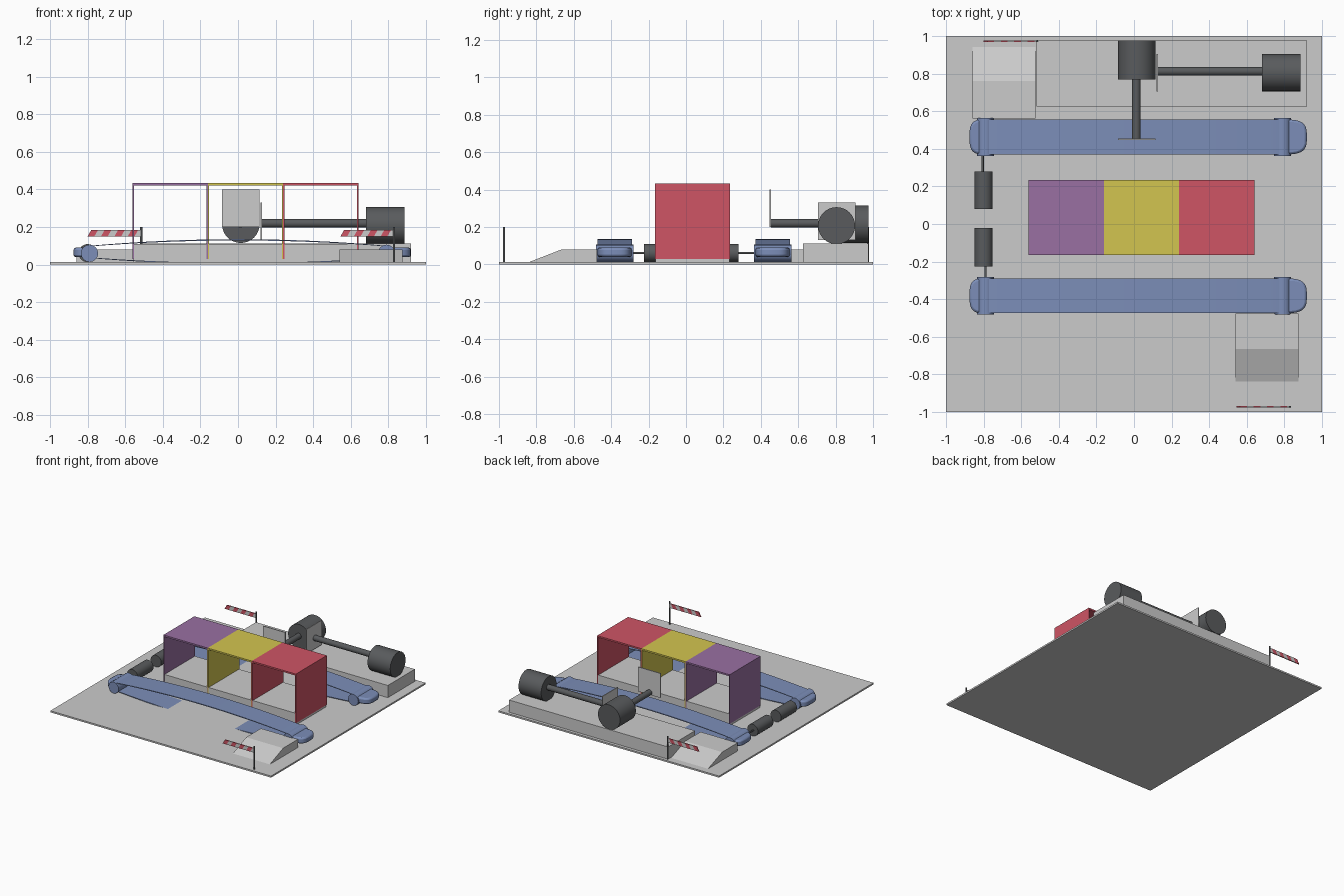
import bpy, bmesh, math
from mathutils import Matrix, Vector

if "Cube" in bpy.data.objects:
    bpy.data.objects.remove(bpy.data.objects["Cube"])


def mat(name, rgb):
    m = bpy.data.materials.new(name)
    m.diffuse_color = (*rgb, 1)
    m.use_nodes = True
    m.node_tree.nodes["Principled BSDF"].inputs["Base Color"].default_value = m.diffuse_color
    return m


BLUE = mat("belt_blue", (0.20, 0.27, 0.48))
DARK = mat("dark_metal", (0.10, 0.105, 0.11))
RED = mat("red", (0.62, 0.09, 0.13))
YELLOW = mat("yellow", (0.65, 0.56, 0.08))
PURPLE = mat("purple", (0.32, 0.16, 0.36))


def finish(name, bm, material=None, smooth=False):
    bmesh.ops.recalc_face_normals(bm, faces=bm.faces)
    me = bpy.data.meshes.new(name)
    bm.to_mesh(me)
    bm.free()
    ob = bpy.data.objects.new(name, me)
    bpy.context.collection.objects.link(ob)
    if material:
        me.materials.append(material)
    if smooth:
        bpy.ops.object.select_all(action='DESELECT')
        ob.select_set(True)
        bpy.context.view_layer.objects.active = ob
        bpy.ops.object.shade_smooth_by_angle(angle=math.radians(35))
    return ob


def box(name, x, y, z, material=None):
    bm = bmesh.new()
    size = (x[1] - x[0], y[1] - y[0], z[1] - z[0])
    mid = Vector((sum(x) / 2, sum(y) / 2, sum(z) / 2))
    bmesh.ops.create_cube(bm, size=1, matrix=Matrix.Translation(mid) @ Matrix.Diagonal((*size, 1)))
    return finish(name, bm, material)


def rod(name, a, b, r, material=DARK, sides=32):
    a, b = Vector(a), Vector(b)
    bm = bmesh.new()
    rot = (b - a).to_track_quat('Z', 'Y').to_matrix().to_4x4()
    bmesh.ops.create_cone(bm, cap_ends=True, segments=sides, radius1=r, radius2=r,
                          depth=(b - a).length, matrix=Matrix.Translation((a + b) / 2) @ rot)
    return finish(name, bm, material, True)


def prism(name, pts, direction, material=None, smooth=False):
    """Extrude a closed 3D outline along a direction."""
    bm = bmesh.new()
    face = bm.faces.new([bm.verts.new(p) for p in pts])
    ext = bmesh.ops.extrude_face_region(bm, geom=[face])
    bmesh.ops.translate(bm, vec=direction,
                        verts=[g for g in ext['geom'] if isinstance(g, bmesh.types.BMVert)])
    return finish(name, bm, material, smooth)


def belt(name, yc, half):
    # hollow bowed loop, open at both sides
    n, xe, t = 24, 0.79, 0.006
    xs = [-xe + 2 * xe * i / n for i in range(n + 1)]
    loop = [(x, 0.1 + 0.035 * (1 - (x / xe) ** 2)) for x in xs]
    ends = [math.pi / 2 - math.pi * i / 8 for i in range(1, 8)]
    loop += [(xe + 0.0325 * math.cos(a), 0.0675 + 0.0325 * math.sin(a)) for a in ends]
    loop += [(x, 0.035 - 0.033 * (1 - (x / xe) ** 2)) for x in reversed(xs)]
    loop += [(-xe - 0.0325 * math.cos(a), 0.0675 - 0.0325 * math.sin(a)) for a in ends]
    inner = [(x * 0.995, 0.0675 + (z - 0.0675) * (1 - t / 0.06)) for x, z in loop]
    bm = bmesh.new()
    rings = [[bm.verts.new((x, y, z)) for x, z in pts]
             for pts, y in ((loop, yc - half), (loop, yc + half), (inner, yc + half), (inner, yc - half))]
    k = len(loop)
    for r in range(4):
        p, q = rings[r], rings[(r + 1) % 4]
        for i in range(k):
            bm.faces.new((p[i], p[(i + 1) % k], q[(i + 1) % k], q[i]))
    return finish(name, bm, BLUE, True)


# base plate
box("base_plate", (-1, 1), (-1, 1), (0, 0.013))

# three-part scanning tunnel, open front and back
Y = (-0.165, 0.235)
for i, (label, m) in enumerate((("left", PURPLE), ("middle", YELLOW), ("right", RED))):
    x0 = -0.56 + 0.4 * i
    x1 = x0 + 0.4
    box(f"tunnel_{label}_roof", (x0, x1), Y, (0.42, 0.433), m)
    box(f"tunnel_{label}_wall_a", (x0, x0 + 0.007), Y, (0.03, 0.42), m)
    box(f"tunnel_{label}_wall_b", (x1 - 0.007, x1), Y, (0.03, 0.42), m)
box("tunnel_floor", (-0.557, 0.637), (-0.162, 0.232), (0.013, 0.11))

# conveyors with rollers, rounded ends and drive motors
for label, yc, motor, sx in (("front", -0.382, (-0.225, -0.02), -0.79),
                             ("back", 0.463, (0.28, 0.08), -0.805)):
    belt(f"{label}_conveyor_belt", yc, 0.092)
    for side, xr, tip in (("left", -0.79, -0.875), ("right", 0.79, 0.92)):
        rod(f"{label}_{side}_roller", (xr, yc - 0.1, 0.06), (xr, yc + 0.1, 0.06), 0.046, BLUE, 16)
        reach = tip - xr
        pts = []
        for j in range(17):
            a = -math.pi / 2 + math.pi * j / 16
            c, s = math.cos(a), math.sin(a)
            pts.append((xr + reach * max(c, 0) ** 0.6,
                        yc + 0.093 * math.copysign(abs(s) ** 0.6, s), 0.04))
        cap = prism(f"{label}_{side}_rounded_end", pts, (0, 0, 0.05), BLUE, True)
        bev = cap.modifiers.new("round", 'BEVEL')
        bev.width, bev.segments = 0.012, 2
    rod(f"{label}_motor", (-0.8, motor[0], 0.061), (-0.8, motor[1], 0.061), 0.048)
    rod(f"{label}_motor_shaft", (sx, motor[0], 0.061), (sx, yc, 0.061), 0.006, DARK, 12)

# raised platform for the pushers
box("pusher_platform", (-0.52, 0.92), (0.625, 0.975), (0.013, 0.113))

# ramps: flat top beside the belt, then a slope
for label, x, ys, width in (("front", 0.54, (-0.475, -0.665, -0.84), 0.335),
                            ("back", -0.86, (0.56, 0.76, 0.945), 0.335)):
    prism(f"{label}_ramp", [(x, ys[0], 0.01), (x, ys[0], 0.08), (x, ys[1], 0.08), (x, ys[2], 0.012)],
          (width, 0, 0))

# pusher across the belt
rod("cross_pusher_cylinder", (0.015, 0.77, 0.215), (0.015, 0.975, 0.215), 0.1)
rod("cross_pusher_rod", (0.012, 0.455, 0.22), (0.012, 0.78, 0.22), 0.023)
box("cross_pusher_plate", (-0.085, 0.115), (0.446, 0.454), (0.2, 0.4))

# pusher along the platform
rod("long_pusher_cylinder", (0.68, 0.805, 0.207), (0.885, 0.805, 0.207), 0.099)
rod("long_pusher_rod", (0.125, 0.812, 0.22), (0.69, 0.812, 0.22), 0.023)
box("long_pusher_plate", (0.121, 0.128), (0.705, 0.905), (0.13, 0.33))

# striped barriers
for label, x0, y in (("front", 0.545, -0.973), ("back", -0.8, 0.973)):
    xp = x0 + 0.285
    rod(f"{label}_barrier_post", (xp, y, 0.01), (xp, y, 0.2), 0.006, DARK, 12)
    w = 0.285 / 8
    for i in range(8):
        a = x0 + i * w
        b = a + w
        lean = 0.02
        top_b = min(b + lean, xp)
        prism(f"{label}_barrier_stripe_{i + 1}",
              [(a, y - 0.004, 0.15), (b, y - 0.004, 0.15), (top_b, y - 0.004, 0.185),
               (a + lean, y - 0.004, 0.185)], (0, 0.008, 0), RED if i % 2 == 0 else None)
